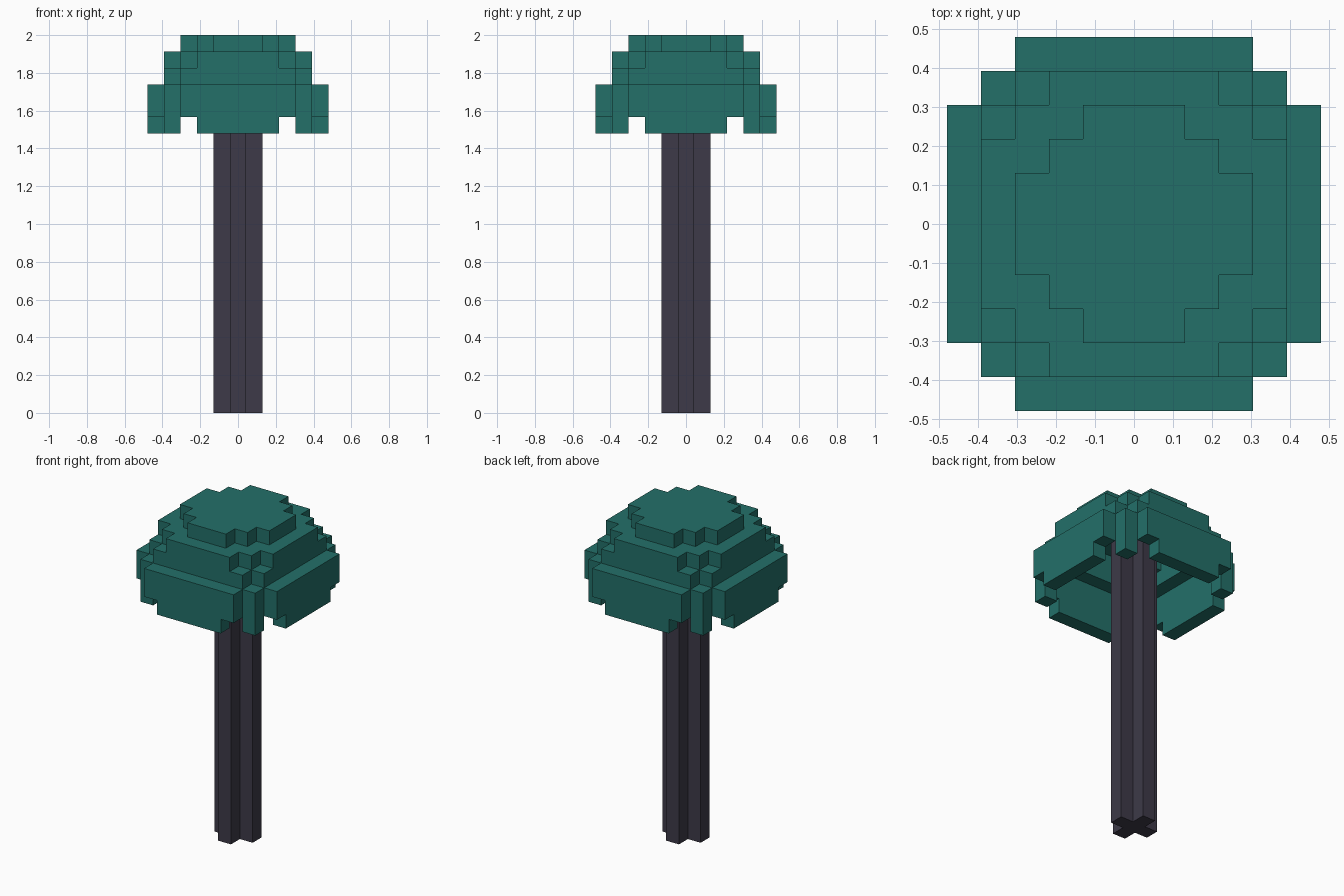
import bpy, bmesh
from mathutils import Vector

cube = bpy.data.objects.get("Cube")
if cube:
    bpy.data.objects.remove(cube, do_unlink=True)

U = 2 / 23      # edge of one block
R = range(-5, 6)


def material(name, rgb):
    m = bpy.data.materials.new(name)
    m.use_nodes = True
    m.diffuse_color = (*rgb, 1)
    m.node_tree.nodes["Principled BSDF"].inputs["Base Color"].default_value = (*rgb, 1)
    return m


teal = material("teal cap", (0.0168, 0.162, 0.141))
bark = material("dark stem", (0.0467, 0.0423, 0.0648))


def blocks(layers, rule):
    """Block cells whose larger and smaller distance from the axis pass the rule."""
    return {(i, j, k) for k in layers for i in R for j in R
            if rule(max(abs(i), abs(j)), min(abs(i), abs(j)))}


# Each part is a rule on far (larger) and near (smaller) axis distance
parts = {
    "stem": (bark, blocks(range(22), lambda far, near: far + near <= 1)),
    "cap_top": (teal, blocks([22], lambda far, near: far <= 3 and far + near <= 4)),
    "cap_shoulder": (teal, blocks([21], lambda far, near: (far == 4 and near <= 2)
                                  or (far == 3 and near >= 2))),
    "cap_band": (teal, blocks([20], lambda far, near: far == 4 and near <= 3)),
    "cap_side_panels": (teal, blocks([18, 19], lambda far, near: far == 5 and near <= 3)
                        | blocks([17], lambda far, near: far == 5 and near <= 2)),
    "cap_corner_posts": (teal, blocks([17, 18, 19], lambda far, near: far == near == 4)),
}
solid = set().union(*(cells for _, cells in parts.values()))


def build(name, mat, cells):
    """Skin the outside of the blocks and merge flat areas."""
    bm = bmesh.new()
    for cell in sorted(cells):
        for axis in range(3):
            for side in (-1, 1):
                n = Vector((0, 0, 0))
                n[axis] = side
                if tuple(int(c + d) for c, d in zip(cell, n)) in solid:
                    continue
                a = Vector((0, 0, 0))
                a[(axis + 1) % 3] = 1
                b = n.cross(a)
                mid = Vector(cell) + Vector((0, 0, 0.5)) + n / 2
                ring = [mid + (a * s + b * t) / 2
                        for s, t in ((-1, -1), (1, -1), (1, 1), (-1, 1))]
                bm.faces.new([bm.verts.new(p * U) for p in ring])
    bmesh.ops.remove_doubles(bm, verts=bm.verts, dist=U / 100)
    bmesh.ops.dissolve_limit(bm, angle_limit=0.01, verts=bm.verts, edges=bm.edges)
    mesh = bpy.data.meshes.new(name)
    bm.to_mesh(mesh)
    bm.free()
    mesh.materials.append(mat)
    bpy.context.collection.objects.link(bpy.data.objects.new(name, mesh))


for name, (mat, cells) in parts.items():
    build(name, mat, cells)
